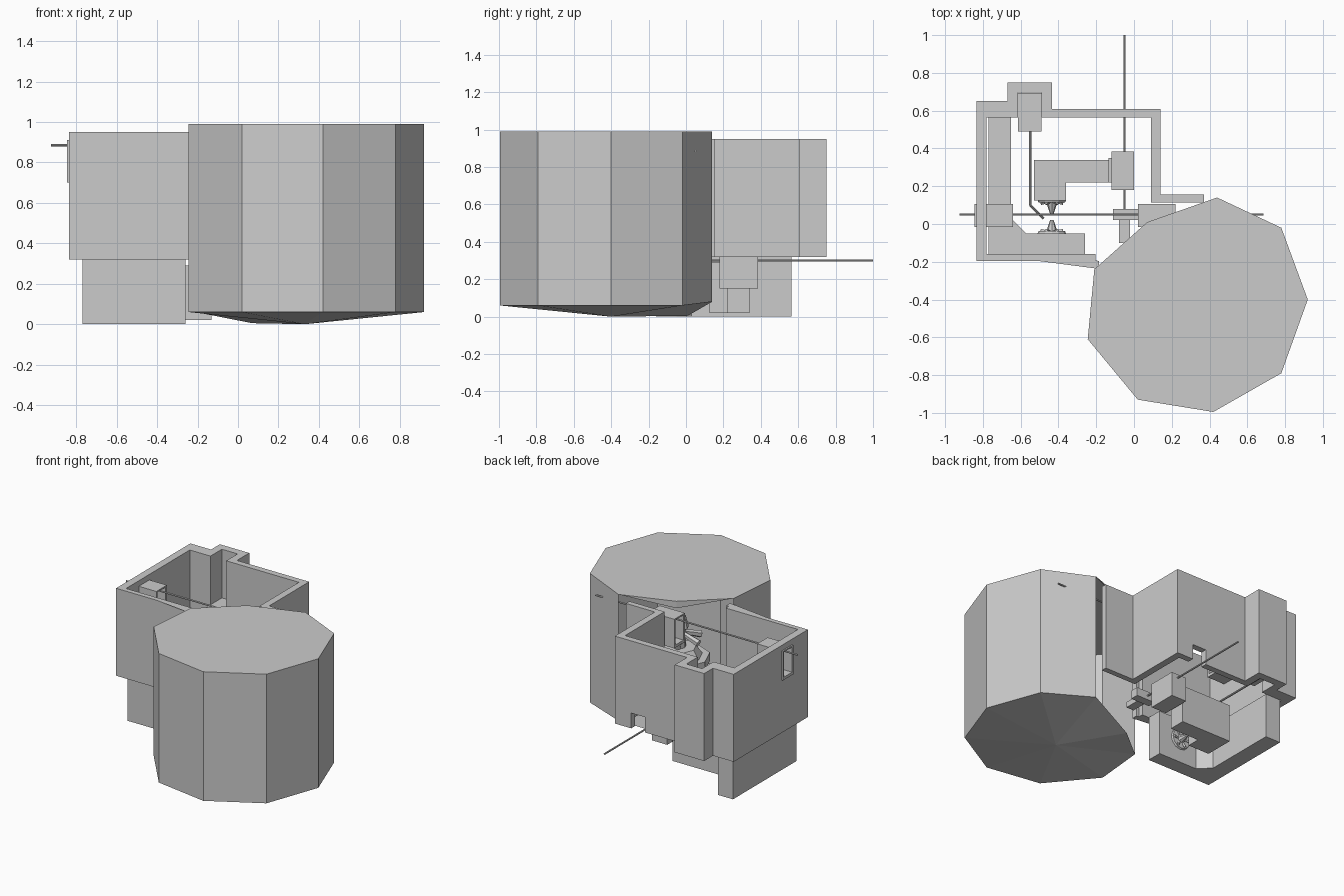
import bpy, bmesh, math
from mathutils import Vector

if "Cube" in bpy.data.objects:
    bpy.data.objects.remove(bpy.data.objects["Cube"])

grey = bpy.data.materials.new("plain grey")
grey.use_nodes = True
grey.diffuse_color = (0.6, 0.6, 0.6, 1)
grey.node_tree.nodes["Principled BSDF"].inputs["Base Color"].default_value = (0.6, 0.6, 0.6, 1)


def finish(name, bm):
    bmesh.ops.recalc_face_normals(bm, faces=bm.faces)
    mesh = bpy.data.meshes.new(name)
    bm.to_mesh(mesh)
    bm.free()
    obj = bpy.data.objects.new(name, mesh)
    bpy.context.collection.objects.link(obj)
    mesh.materials.append(grey)
    return obj


def prism(name, outline, z0, z1):
    bm = bmesh.new()
    face = bm.faces.new([bm.verts.new((x, y, z0)) for x, y in outline])
    top = bmesh.ops.extrude_face_region(bm, geom=[face], use_keep_orig=True)["geom"]
    bmesh.ops.translate(bm, vec=(0, 0, z1 - z0),
                        verts=[v for v in top if isinstance(v, bmesh.types.BMVert)])
    return finish(name, bm)


def box(name, x0, x1, y0, y1, z0, z1):
    return prism(name, [(x0, y0), (x1, y0), (x1, y1), (x0, y1)], z0, z1)


def cone(name, a, b, r1, r2, sides=8):
    a, b = Vector(a), Vector(b)
    bm = bmesh.new()
    bmesh.ops.create_cone(bm, cap_ends=True, segments=sides, radius1=r1, radius2=r2,
                          depth=(b - a).length)
    turn = (b - a).to_track_quat('Z', 'Y').to_matrix().to_4x4()
    bmesh.ops.transform(bm, matrix=turn, verts=bm.verts)
    bmesh.ops.translate(bm, vec=(a + b) / 2, verts=bm.verts)
    return finish(name, bm)


def cut(obj, *size):
    tool = box("cutter", *size)
    tool.hide_render = True
    mod = obj.modifiers.new("opening", 'BOOLEAN')
    mod.operation, mod.object, mod.solver = 'DIFFERENCE', tool, 'EXACT'
    bpy.context.view_layer.objects.active = obj
    bpy.ops.object.modifier_apply(modifier=mod.name)
    bpy.data.objects.remove(tool)


# Nine-sided vessel, with the two sides facing the casing left open
rim = [(0.44, 0.14), (0.07, 0.01), (-0.21, -0.24), (-0.245, -0.61), (0.02, -0.93),
       (0.42, -0.995), (0.78, -0.79), (0.92, -0.40), (0.78, -0.02)]
bm = bmesh.new()
top = [bm.verts.new((x, y, 0.99)) for x, y in rim]
low = [bm.verts.new((x, y, 0.06)) for x, y in rim]
low[0].co.z, low[1].co.z = 0.08, 0.005
centre = bm.verts.new((0.33, -0.40, 0))
lip = bm.verts.new((0.07, 0.01, 0.94))
bm.faces.new(top)
for i in range(9):
    j = (i + 1) % 9
    bm.faces.new((low[i], low[j], centre))
    if i > 1:
        bm.faces.new((top[i], top[j], low[j], low[i]))
    else:
        bm.faces.new((top[i], top[j], lip))
finish("vessel", bm)

# Roofless casing wall that runs from one vessel edge to the other
casing = prism("casing", [
    (-0.185, -0.235), (-0.185, -0.195), (-0.835, -0.195), (-0.835, 0.65), (-0.67, 0.65),
    (-0.67, 0.75), (-0.435, 0.75), (-0.435, 0.61), (0.14, 0.61), (0.14, 0.155),
    (0.37, 0.155), (0.37, 0.115), (0.33, 0.115), (0.09, 0.115), (0.09, 0.565),
    (-0.49, 0.565), (-0.49, 0.695), (-0.615, 0.695), (-0.615, 0.565), (-0.78, 0.565),
    (-0.78, -0.16), (-0.205, -0.16), (-0.205, -0.235)], 0.32, 0.95)
cut(casing, -0.10, 0.01, 0.5, 0.7, 0.2, 0.43)
cut(casing, -0.9, -0.7, -0.01, 0.09, 0.72, 0.90)

# Lower L-shaped base with a chamfered inner corner
prism("lower_base", [(-0.77, -0.16), (-0.26, -0.16), (-0.26, -0.05), (-0.57, -0.05),
                     (-0.65, 0.03), (-0.65, 0.565), (-0.77, 0.565)], 0, 0.32)

# Drive block, its housing and the long rear shaft
prism("drive_block", [(-0.53, 0.125), (-0.36, 0.125), (-0.36, 0.22), (-0.13, 0.22),
                      (-0.13, 0.34), (-0.53, 0.34)], 0.02, 0.29)
box("shaft_housing", -0.12, 0.0, 0.18, 0.385, 0.15, 0.325)
box("coupling", -0.135, -0.08, 0.22, 0.35, 0.18, 0.30)
cone("rear_shaft", (-0.05, 0.0, 0.30), (-0.05, 1.0, 0.30), 0.006, 0.006)
box("shaft_yoke", -0.11, 0.04, 0.02, 0.08, 0.27, 0.33)
box("shaft_foot", -0.08, -0.02, -0.10, 0.02, 0.28, 0.32)

# Cross rod through two hollow bearing frames
cone("cross_rod", (-0.925, 0.05, 0.885), (0.685, 0.05, 0.885), 0.006, 0.006)
for name, x0, x1 in (("outer_bearing", -0.845, -0.64), ("inner_bearing", 0.02, 0.22)):
    frame = box(name, x0, x1, -0.015, 0.105, 0.70, 0.91)
    cut(frame, x0 - 0.1, x1 + 0.1, 0.0, 0.09, 0.72, 0.90)

# Feed box in the rear pocket with a bent pipe
box("feed_box", -0.614, -0.49, 0.49, 0.694, 0.40, 0.60)
path = [(-0.55, 0.62, 0.38), (-0.55, 0.10, 0.38), (-0.48, 0.03, 0.34)]
for i in range(2):
    cone("feed_pipe", path[i], path[i + 1], 0.007, 0.007)

# Two opposed spindles with spoked heads
for name, y, s in (("rear_spindle", 0.125, -1), ("front_spindle", -0.05, 1)):
    hub = (-0.435, y, 0.17)
    cone(name + "_plate", hub, (-0.435, y + s * 0.012, 0.17), 0.075, 0.07, 12)
    cone(name + "_tip", (-0.435, y + s * 0.01, 0.17), (-0.435, y + s * 0.07, 0.17), 0.03, 0.01)
    for i in range(6):
        a = i * math.pi / 3
        p = (-0.435 + 0.06 * math.cos(a), y + s * 0.015, 0.17 + 0.06 * math.sin(a))
        cone(name + "_spoke", hub, p, 0.01, 0.01, 5)

# Stepped turntable inside the vessel
axis = (0.33, -0.40)
for name, z0, z1, r1, r2 in (("turntable", 0.32, 0.38, 0.2, 0.2),
                             ("turntable_step", 0.38, 0.44, 0.15, 0.11),
                             ("turntable_column", 0.03, 0.60, 0.04, 0.04),
                             ("turntable_head", 0.58, 0.66, 0.06, 0.04)):
    cone(name, (*axis, z0), (*axis, z1), r1, r2)
for i in range(6):
    a = i * math.pi / 3
    end = (axis[0] + 0.15 * math.cos(a), axis[1] + 0.15 * math.sin(a), 0.50)
    cone("turntable_arm", (*axis, 0.55), end, 0.015, 0.025, 6)
